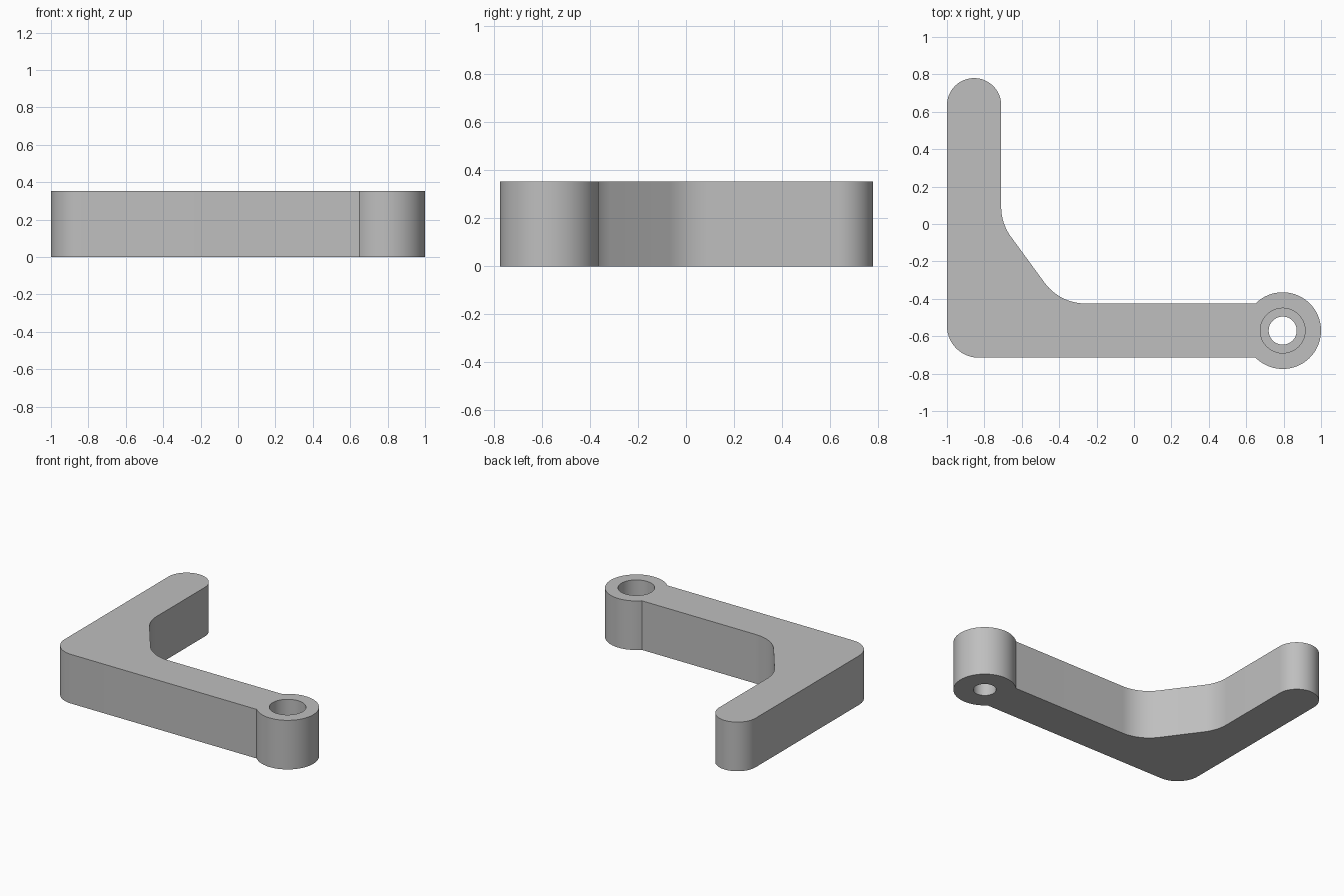
import bpy, bmesh, math
from mathutils import Vector

HEIGHT = 0.354
LEDGE = 0.18
ARM_HALF = 0.145
BOSS = Vector((0.795, -0.57))
BOSS_R, HEAD_R, SHANK_R = 0.205, 0.12, 0.075

cube = bpy.data.objects.get("Cube")
if cube:
    bpy.data.objects.remove(cube)


def arc(centre, radius, start, end, steps):
    angles = [start + (end - start) * i / steps for i in range(steps + 1)]
    return [centre + radius * Vector((math.cos(a), math.sin(a))) for a in angles]


def fillet(before, corner, after, radius, steps=14):
    """Round a corner with an arc tangent to both of its sides."""
    u, v = (before - corner).normalized(), (after - corner).normalized()
    half = u.angle(v) / 2
    centre = corner + (u + v).normalized() * radius / math.sin(half)
    p = corner + u * radius / math.tan(half) - centre
    q = corner + v * radius / math.tan(half) - centre
    start = math.atan2(p.y, p.x)
    sweep = math.remainder(math.atan2(q.y, q.x) - start, math.tau)
    return arc(centre, radius, start, start + sweep, steps)


# Bracket outline, counter-clockwise from the boss
neck = math.asin(ARM_HALF / BOSS_R)
outline = arc(BOSS, BOSS_R, neck - math.pi, math.pi - neck, 64)
foot, heel = Vector((-1, -0.715)), Vector((-0.397, -0.425))
knee, tip = Vector((-0.71, 0.003)), Vector((-0.855, 0.635))
outline += fillet(outline[-1], heel, knee, 0.27)
outline += fillet(heel, knee, Vector((-0.71, 0.6)), 0.27)
outline += arc(tip, ARM_HALF, 0, math.pi, 40)
outline += fillet(tip - Vector((ARM_HALF, 0)), foot, outline[0], 0.17)

bm = bmesh.new()


def ring(points, z):
    verts = [bm.verts.new((p.x, p.y, z)) for p in points]
    return verts, [bm.edges.new((a, b)) for a, b in zip(verts, verts[1:] + verts[:1])]


def wall(lower, upper):
    n = len(lower)
    for i in range(n):
        j = (i + 1) % n
        bm.faces.new((lower[i], lower[j], upper[j], upper[i]))


def circle(radius):
    return arc(BOSS, radius, 0, math.tau, 48)[:-1]


# Outer wall, then the stepped screw bore
base, base_edges = ring(outline, 0)
top, top_edges = ring(outline, HEIGHT)
wall(base, top)
shank, shank_edges = ring(circle(SHANK_R), 0)
seat, _ = ring(circle(SHANK_R), LEDGE)
floor, _ = ring(circle(HEAD_R), LEDGE)
rim, rim_edges = ring(circle(HEAD_R), HEIGHT)
for lower, upper in ((shank, seat), (seat, floor), (floor, rim)):
    wall(lower, upper)

# Flat top and underside with the bore left open
for edges, z in ((top_edges + rim_edges, 1), (base_edges + shank_edges, -1)):
    bmesh.ops.triangle_fill(bm, edges=edges, use_beauty=True, normal=(0, 0, z))
bmesh.ops.recalc_face_normals(bm, faces=bm.faces)

mesh = bpy.data.meshes.new("angle_bracket")
bm.to_mesh(mesh)
bm.free()
bracket = bpy.data.objects.new("angle_bracket", mesh)
bpy.context.collection.objects.link(bracket)

# Plain grey
grey = bpy.data.materials.new("plain grey")
grey.use_nodes = True
colour = (0.52, 0.52, 0.52, 1)
grey.diffuse_color = colour
grey.node_tree.nodes["Principled BSDF"].inputs["Base Color"].default_value = colour
mesh.materials.append(grey)

bpy.ops.object.select_all(action='DESELECT')
bracket.select_set(True)
bpy.context.view_layer.objects.active = bracket
bpy.ops.object.shade_smooth_by_angle(angle=math.radians(30))
